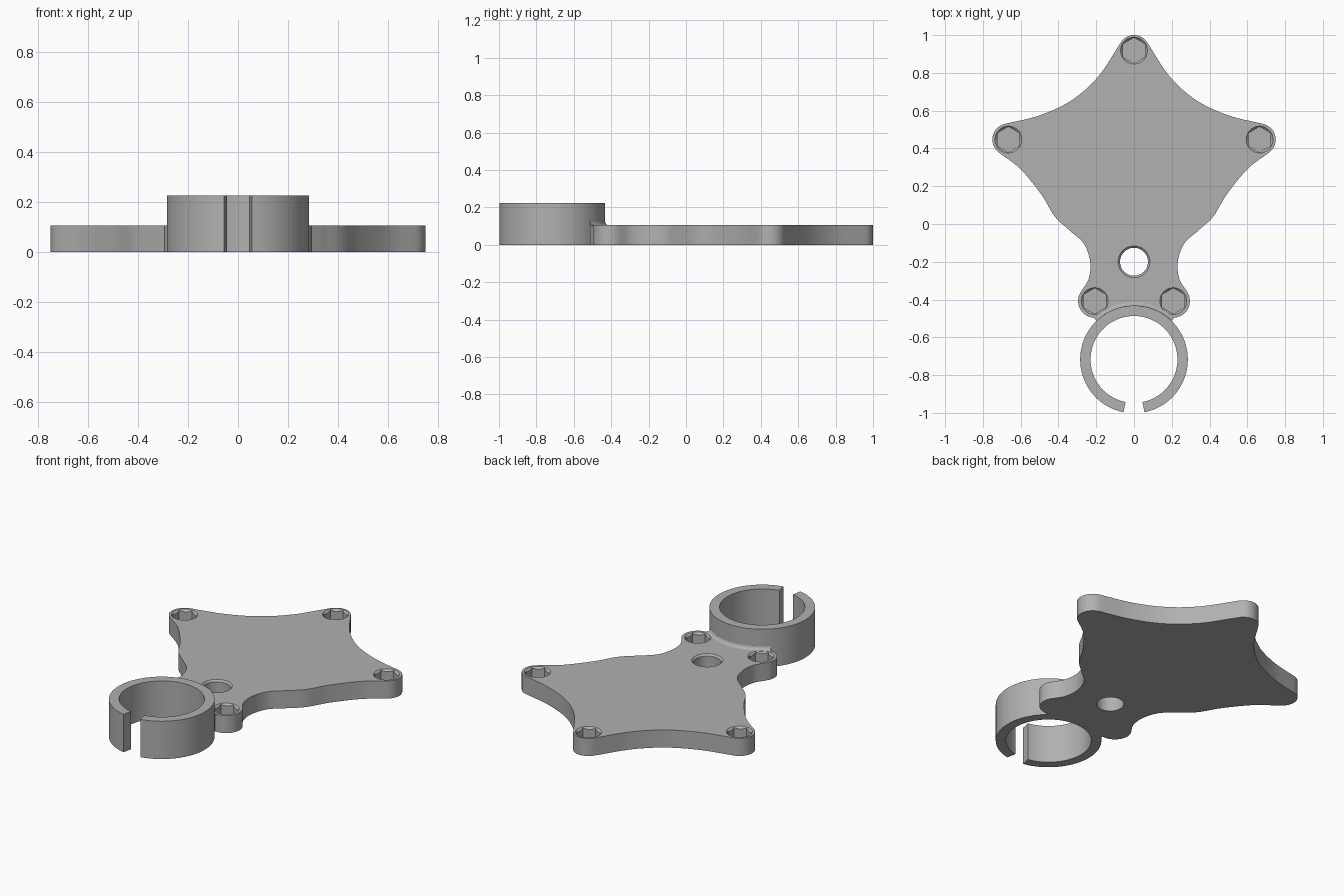
import bpy, bmesh
from math import sin, cos, radians, pi, atan2, degrees
from mathutils import Vector

cube = bpy.data.objects.get("Cube")
if cube:
    bpy.data.objects.remove(cube)

PLATE_H, RING_H = 0.105, 0.225
RING_Y, R_OUT, R_IN = -0.717, 0.285, 0.23
LOBES = [(0, 0.918), (0.665, 0.447), (0.208, -0.408)]

grey = bpy.data.materials.new("light grey")
grey.use_nodes = True
colour = (0.44, 0.44, 0.44, 1)
grey.diffuse_color = colour
grey.node_tree.nodes["Principled BSDF"].inputs["Base Color"].default_value = colour


def finish(name, bm):
    bmesh.ops.recalc_face_normals(bm, faces=bm.faces)
    mesh = bpy.data.meshes.new(name)
    bm.to_mesh(mesh)
    bm.free()
    mesh.materials.append(grey)
    obj = bpy.data.objects.new(name, mesh)
    bpy.context.collection.objects.link(obj)
    return obj


def arc(centre, radius, start, end, steps):
    """Points on an arc, angles in degrees."""
    angles = [radians(start + (end - start) * i / steps) for i in range(steps + 1)]
    return [(centre[0] + radius * cos(a), centre[1] + radius * sin(a)) for a in angles]


def spline(points, steps=10):
    """Smooth curve through the points, without its two end points."""
    p = [Vector(q) for q in points]
    p = [2 * p[0] - p[1]] + p + [2 * p[-1] - p[-2]]
    out = []
    for a, b, c, d in zip(p, p[1:], p[2:], p[3:]):
        for i in range(steps):
            t = i / steps
            q = 0.5 * (2 * b + (c - a) * t + (2 * a - 5 * b + 4 * c - d) * t * t
                       + (3 * b - a - 3 * c + d) * t ** 3)
            out.append(tuple(q))
    return out[1:]


def prism(name, points, z0, z1):
    bm = bmesh.new()
    face = bm.faces.new([bm.verts.new((x, y, z0)) for x, y in points])
    new = bmesh.ops.extrude_face_region(bm, geom=[face])["geom"]
    verts = [v for v in new if isinstance(v, bmesh.types.BMVert)]
    bmesh.ops.translate(bm, verts=verts, vec=(0, 0, z1 - z0))
    return finish(name, bm)


def cone(name, x, y, r0, r1, z0, z1, sides):
    bm = bmesh.new()
    loops = [[bm.verts.new((px, py, z)) for px, py in arc((x, y), r, 90, 450, sides)[:-1]]
             for r, z in ((r0, z0), (r1, z1))]
    bm.faces.new(loops[0])
    bm.faces.new(loops[1])
    for i in range(sides):
        j = (i + 1) % sides
        bm.faces.new((loops[0][i], loops[0][j], loops[1][j], loops[1][i]))
    return finish(name, bm)


def sweep(name, section, start, end, steps):
    """Sweep a (radius, z) section around the clamp axis."""
    bm = bmesh.new()
    rows = [[bm.verts.new((x, y, z)) for x, y in arc((0, RING_Y), r, start, end, steps)]
            for r, z in section]
    for a, b in zip(rows, rows[1:] + rows[:1]):
        for i in range(steps):
            bm.faces.new((a[i], a[i + 1], b[i + 1], b[i]))
    for end_index in (0, -1):
        bm.faces.new([row[end_index] for row in rows])
    return finish(name, bm)


def cut(target, cutter):
    mod = target.modifiers.new("cut", "BOOLEAN")
    mod.operation, mod.solver, mod.object = "DIFFERENCE", "EXACT", cutter
    bpy.context.view_layer.objects.active = target
    bpy.ops.object.modifier_apply(modifier=mod.name)
    bpy.data.objects.remove(cutter)


# Right half of the plate outline, from the back tip to the clamp
tip = arc(LOBES[0], 0.082, 90, 33, 8)
side = arc(LOBES[1], 0.085, 74, -56, 16)
foot = arc(LOBES[2], 0.088, 35, -98, 16)
half = (tip
        + spline([tip[-1], (0.19, 0.78), (0.33, 0.655), (0.5, 0.575), side[0]])
        + side
        + spline([side[-1], (0.6, 0.29), (0.49, 0.155), (0.42, 0.04), (0.34, -0.035),
                  (0.265, -0.105), (0.232, -0.2), (0.24, -0.29), foot[0]])
        + foot)
seat_start = degrees(atan2(foot[-1][1] - RING_Y, foot[-1][0])) - 2
half += arc((0, RING_Y), R_OUT - 0.008, seat_start, 90, 16)
outline = half + [(-x, y) for x, y in reversed(half[1:-1])]
plate = prism("mounting_plate", outline, 0, PLATE_H)

# Hexagonal pockets with round chamfered mouths
for x, y in sorted({(s * x, y) for x, y in LOBES for s in (1, -1)}):
    cut(plate, cone("pocket_cutter", x, y, 0.068, 0.068, 0.04, 0.2, 6))
    cut(plate, cone("mouth_cutter", x, y, 0.055, 0.074, PLATE_H - 0.016, PLATE_H + 0.003, 40))

# Through hole with chamfered mouth
cut(plate, cone("hole_cutter", 0, -0.2, 0.074, 0.074, -0.1, 0.3, 48))
cut(plate, cone("hole_mouth_cutter", 0, -0.2, 0.068, 0.088, PLATE_H - 0.016, PLATE_H + 0.004, 48))

# Open clamp ring with a gap at the front
ring = sweep("clamp_ring", [(R_IN, 0), (R_OUT, 0), (R_OUT, RING_H), (R_IN, RING_H)],
             -90 + 11.2, 270 - 11.2, 96)

# Small concave fillet where the ring rises from the plate
curve = [(R_OUT + 0.02 * (1 - sin(a)), PLATE_H + 0.02 * (1 - cos(a)))
         for a in (pi / 2 * i / 5 for i in range(6))]
fillet = sweep("ring_fillet", curve + [(R_OUT - 0.005, PLATE_H + 0.02),
                                      (R_OUT - 0.005, PLATE_H - 0.003),
                                      (R_OUT + 0.02, PLATE_H - 0.003)],
               46, 134, 32)

for obj in (plate, ring, fillet):
    bpy.ops.object.select_all(action="DESELECT")
    obj.select_set(True)
    bpy.context.view_layer.objects.active = obj
    bpy.ops.object.shade_smooth_by_angle(angle=radians(30))
